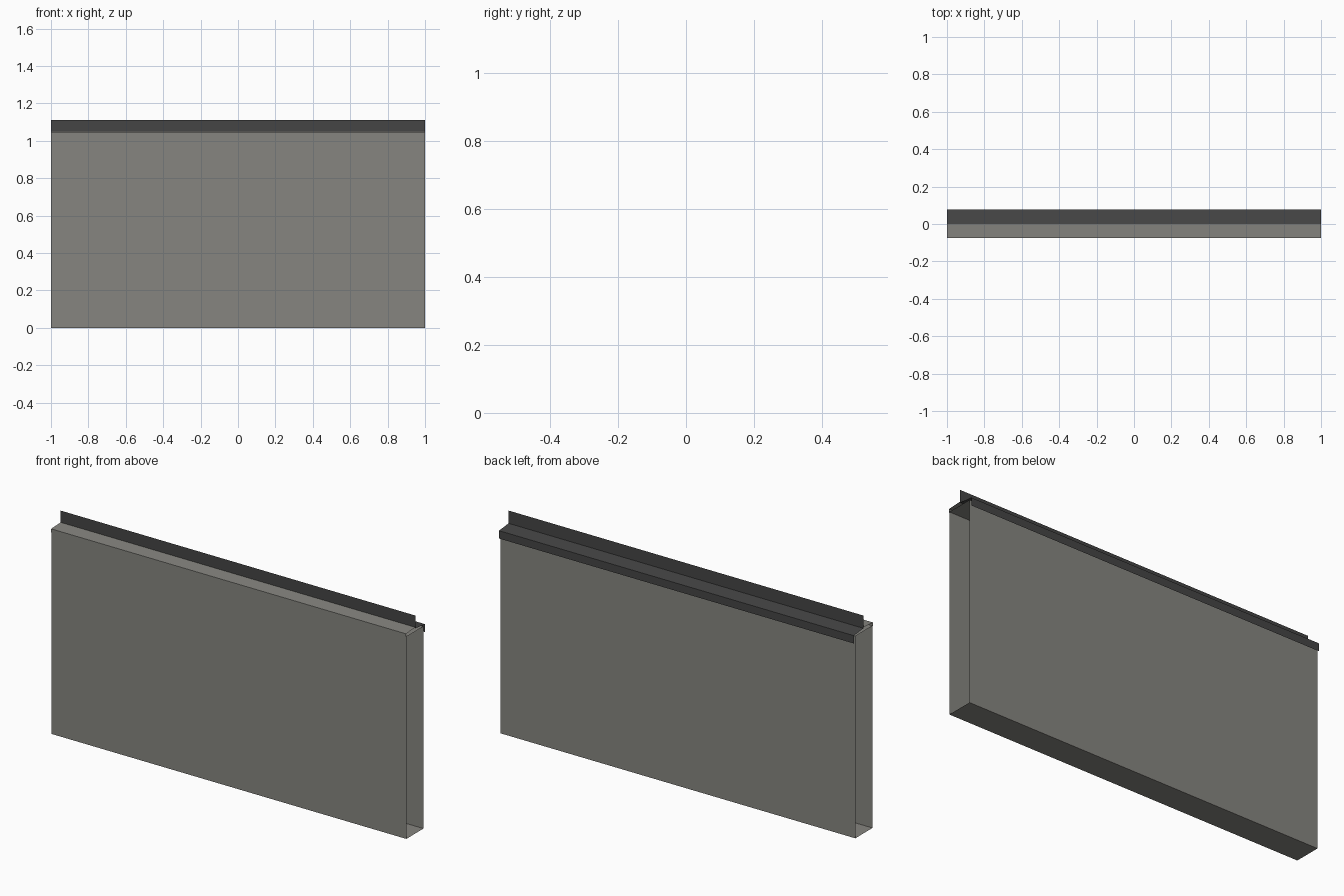
import bpy

if "Cube" in bpy.data.objects:
    bpy.data.objects.remove(bpy.data.objects["Cube"])


def material(name, rgb):
    m = bpy.data.materials.new(name)
    m.diffuse_color = (*rgb, 1.0)
    m.use_nodes = True
    m.node_tree.nodes["Principled BSDF"].inputs["Base Color"].default_value = m.diffuse_color
    return m


concrete = material("warm grey", (0.24, 0.235, 0.215))
metal = material("dark grey", (0.06, 0.06, 0.06))


def sweep(name, profile, mat, closed=False):
    """Sweep a thin (y, z) profile along x, leaving the ends open."""
    n = len(profile)
    verts = [(x, y, z) for x in (-1, 1) for y, z in profile]
    count = n if closed else n - 1
    faces = [(i, (i + 1) % n, n + (i + 1) % n, n + i) for i in range(count)]
    # flip so that faces point outward
    faces = [f[::-1] for f in faces]
    mesh = bpy.data.meshes.new(name)
    mesh.from_pydata(verts, [], faces)
    mesh.materials.append(mat)
    ob = bpy.data.objects.new(name, mesh)
    bpy.context.collection.objects.link(ob)
    return ob


# wall: hollow box section with open ends
sweep("wall", [(-0.073, 0), (0.065, 0), (0.065, 1.03), (-0.073, 1.03)],
      concrete, closed=True)

# front half of the coping, with a short front lip
sweep("front_coping", [(0, 1.05), (-0.076, 1.046), (-0.076, 1.027)], concrete)

# back flashing: drip lip, nearly flat top and upright fin
sweep("back_flashing", [(0.077, 0.997), (0.077, 1.037), (0, 1.045), (0, 1.11)],
      metal)
